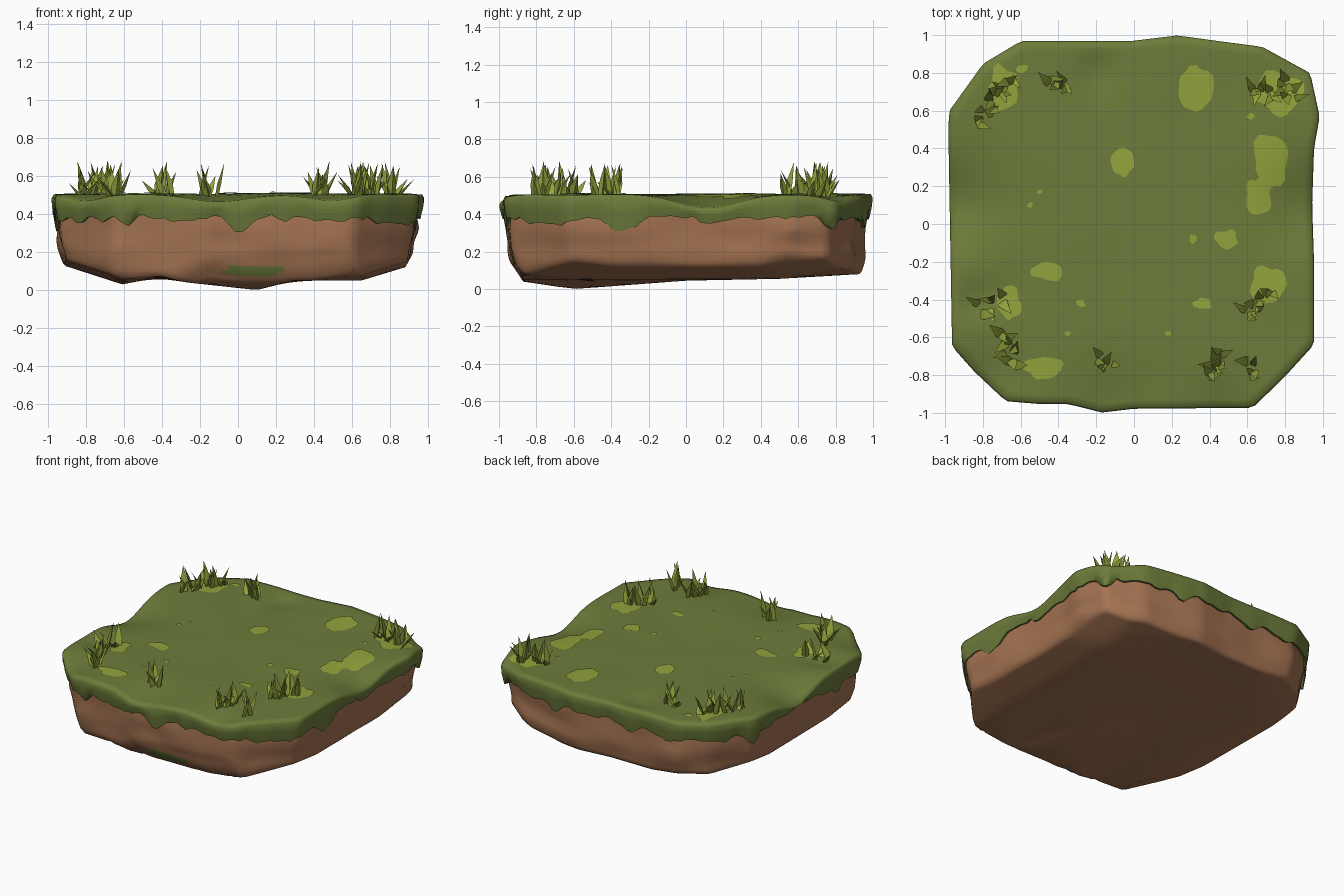
import bpy, bmesh, math, random
from mathutils import Vector, noise

if "Cube" in bpy.data.objects:
    bpy.data.objects.remove(bpy.data.objects["Cube"])

random.seed(4)
N = 180

def material(name, rgb):
    m = bpy.data.materials.new(name)
    m.diffuse_color = (*rgb, 1)
    m.use_nodes = True
    m.node_tree.nodes["Principled BSDF"].inputs["Base Color"].default_value = m.diffuse_color
    return m

GRASS = material("grass green", (0.152, 0.202, 0.043))
LIGHT = material("light grass green", (0.29, 0.365, 0.045))
DIRT = material("dirt brown", (0.375, 0.172, 0.084))

# Plan outline of the island, resampled evenly
CORNERS = [(-.17, -1), (0, -.98), (.63, -.975), (.8, -.81), (.955, -.64), (.955, -.2), (.945, .1), (.955, .4),
           (.985, .57), (.935, .8), (.68, .94), (.45, .97), (.23, 1), (-.02, .97), (-.6, .97), (-.8, .85),
           (-.98, .6), (-.985, .5), (-.965, -.65), (-.85, -.78), (-.68, -.94), (-.5, -.955), (-.35, -.955)]

def resample(pts, n):
    pts = [Vector(p) for p in pts]
    segs = list(zip(pts, pts[1:] + pts[:1]))
    total = sum((b - a).length for a, b in segs)
    out, i, done = [], 0, 0.0
    for k in range(n):
        d = total * k / n
        while d - done > (segs[i][1] - segs[i][0]).length:
            done += (segs[i][1] - segs[i][0]).length
            i += 1
        a, b = segs[i]
        out.append(a.lerp(b, (d - done) / (b - a).length))
    return out

OUTLINE = resample(CORNERS, N)

def interp(table, x):
    if x <= table[0][0]:
        return table[0][1]
    for (a, za), (b, zb) in zip(table, table[1:]):
        if x <= b:
            return za + (zb - za) * (x - a) / (b - a)
    return table[-1][1]

# Height rules: underside from its two silhouettes, top with dips in the rim
UNDER_X = [(-.92, .13), (-.61, .03), (-.4, .07), (-.27, .04), (.1, 0), (.3, .05), (.65, .05), (.88, .12), (.93, .17)]
UNDER_Y = [(-.93, .13), (-.87, .04), (-.6, 0), (0, .045), (.5, .055), (.93, .08)]
DIPS = [(-1, .1, .085, .22), (.97, .12, .075, .22), (-.1, -1, .04, .22), (-.2, .8, .03, .1),
        (.5, -.98, .03, .15), (-.85, -.85, .04, .18), (.9, .85, .04, .15), (-.82, -.4, .03, .1)]

def under_z(x, y):
    corner = max(0, abs(x) + abs(y) - 1.25)
    return max(interp(UNDER_X, x), interp(UNDER_Y, y)) + .12 * corner

def top_z(x, y):
    z = 0.507 + 0.008 * noise.noise((x * 2.5, y * 2.5, 3))
    for cx, cy, depth, r in DIPS:
        z -= depth * math.exp(-((x - cx) ** 2 + (y - cy) ** 2) / (r * r))
    return z

def finish(name, bm, mats, angle=40):
    bmesh.ops.recalc_face_normals(bm, faces=bm.faces)
    me = bpy.data.meshes.new(name)
    bm.to_mesh(me)
    bm.free()
    for m in mats:
        me.materials.append(m)
    me.shade_smooth()
    me.set_sharp_from_angle(angle=math.radians(angle))
    ob = bpy.data.objects.new(name, me)
    bpy.context.collection.objects.link(ob)
    return ob

def loft(rings, centre):
    """Skin a list of closed rings, ending in a fan to the centre point."""
    bm = bmesh.new()
    rows = [[bm.verts.new(p) for p in r] for r in rings]
    for a, b in zip(rows, rows[1:]):
        for i in range(N):
            j = (i + 1) % N
            bm.faces.new((a[i], a[j], b[j], b[i]))
    c = bm.verts.new(centre)
    for i in range(N):
        bm.faces.new((rows[-1][i], rows[-1][(i + 1) % N], c))
    return bm

def ring(s, zfun):
    return [(p.x * s, p.y * s, zfun(p.x * s, p.y * s, p)) for p in OUTLINE]

# Grass cap: ragged skirt with drips, rounded rim, gently uneven top
def hem(x, y, p):
    n = noise.noise((p.x * 6.5, p.y * 6.5, 1.7))
    return 0.38 - 0.12 * max(0, n) + 0.03 * noise.noise((p.x * 13, p.y * 13, 5))

rings = [ring(.95, lambda x, y, p: hem(x, y, p) + .008),
         ring(.98, hem),
         ring(.995, lambda x, y, p: .5 * hem(x, y, p) + .5 * top_z(x, y)),
         ring(.998, lambda x, y, p: top_z(x, y) - .02),
         ring(.988, lambda x, y, p: top_z(x, y) - .002)]
for s in (.95, .9, .84, .76, .66, .54, .4, .2):
    rings.append(ring(s, lambda x, y, p: top_z(x, y)))
finish("grass_cap", loft(rings, (0, 0, top_z(0, 0))), [GRASS], 70)

# Dirt body: lumpy sides curving under to the sloping underside
def dirt_ring(s, h):
    out = []
    for p in OUTLINE:
        lump = .03 * noise.noise((p.x * 2.8, p.y * 2.8, h * 2)) * math.sin(math.pi * h) - .004
        x, y = p.x * (s + lump), p.y * (s + lump)
        low = under_z(x, y)
        out.append((x, y, low + (.41 - low) * h))
    return out

rings = [dirt_ring(s, h) for s, h in ((.965, 1), (.966, .8), (.964, .6), (.96, .45), (.957, .32), (.954, .24),
                                     (.951, .17), (.947, .1), (.942, .04))]
rings += [ring(s, lambda x, y, p: under_z(x, y)) for s in (.925, .91, .895, .88, .84, .78, .7, .6, .45, .3, .15)]
bm = loft(rings, (0, 0, under_z(0, 0)))
for f in bm.faces:
    c = f.calc_center_median()
    if ((c.x - .08) / .15) ** 2 + ((c.z - .1) / .03) ** 2 < 1 and c.y < -.8:
        f.material_index = 1          # moss on the lower front
finish("dirt_body", bm, [DIRT, GRASS], 75)

# Light grass patches lying on the top: x, y, half width, half depth
PATCHES = [(.33, .72, .10, .11), (-.06, .33, .055, .075), (.72, .33, .09, .15), (.66, .16, .07, .09),
           (.77, .7, .12, .13), (-.69, .72, .08, .12), (-.59, .82, .03, .02), (-.46, -.25, .08, .05),
           (.49, -.08, .055, .05), (.31, -.08, .02, .025), (.36, -.42, .05, .03), (-.28, -.42, .025, .018),
           (.18, -.58, .015, .012), (.62, .57, .02, .015), (.71, -.32, .09, .11), (-.48, -.76, .1, .06),
           (-.66, -.42, .06, .09), (-.35, -.58, .015, .012), (-.5, .17, .015, .012), (-.55, .1, .015, .015)]
bm = bmesh.new()
for cx, cy, rx, ry in PATCHES:
    rows = []
    for s in (1, .5):
        row = []
        for k in range(20):
            a = math.tau * k / 20
            w = s * (1 + .5 * noise.noise((cx * 9 + math.cos(a) * 1.2, cy * 9 + math.sin(a) * 1.2, 0)))
            x, y = cx + rx * w * math.cos(a), cy + ry * w * math.sin(a)
            row.append(bm.verts.new((x, y, top_z(x, y) + .005)))
        rows.append(row)
    for k in range(20):
        j = (k + 1) % 20
        bm.faces.new((rows[0][k], rows[0][j], rows[1][j], rows[1][k]))
    bm.faces.new(rows[1])
finish("light_grass_patches", bm, [LIGHT])

# Grass tufts: bent, tapering three-sided blades with the ridge facing out
def blade(bm, x, y, direction, lean, height, width):
    d = Vector((math.cos(direction), math.sin(direction), 0))
    side = Vector((-d.y, d.x, 0))
    base = Vector((x, y, top_z(x, y) - .012))
    rows = []
    for t, w in ((0, .8), (.4, 1)):
        c = base + d * lean * t ** 1.3 + Vector((0, 0, height * t))
        rows.append([bm.verts.new(c + side * width * w), bm.verts.new(c - side * width * w),
                     bm.verts.new(c + d * width * w * .8)])
    tip = bm.verts.new(base + d * lean + Vector((0, 0, height)))
    bm.faces.new(rows[0])
    for k in range(3):
        j = (k + 1) % 3
        bm.faces.new((rows[0][k], rows[0][j], rows[1][j], rows[1][k]))
        bm.faces.new((rows[1][k], rows[1][j], tip))

# x, y, half length, heading in degrees, blades
TUFTS = [(-.77, .62, .12, 50, 11), (-.68, .74, .06, 50, 6), (-.4, .75, .06, 0, 8), (.68, .71, .07, 0, 8),
         (.82, .71, .06, 100, 8), (.66, -.42, .10, 55, 11), (.62, -.77, .05, 80, 5), (.43, -.75, .08, 50, 10),
         (-.16, -.73, .05, -30, 6), (-.66, -.66, .10, 110, 11), (-.76, -.42, .09, 30, 7)]
bm = bmesh.new()
for cx, cy, half, heading, count in TUFTS:
    h = math.radians(heading)
    for k in range(count):
        u = (2 * (k + .5) / count - 1) * half
        v = random.uniform(-.022, .022)
        x, y = cx + u * math.cos(h) - v * math.sin(h), cy + u * math.sin(h) + v * math.cos(h)
        outward = math.tau * k * .382 + random.uniform(-.4, .4)
        tall = random.uniform(.08, .19)
        blade(bm, x, y, outward, .14 - .5 * tall, tall, random.uniform(.018, .028))
finish("grass_tufts", bm, [LIGHT], 30)
